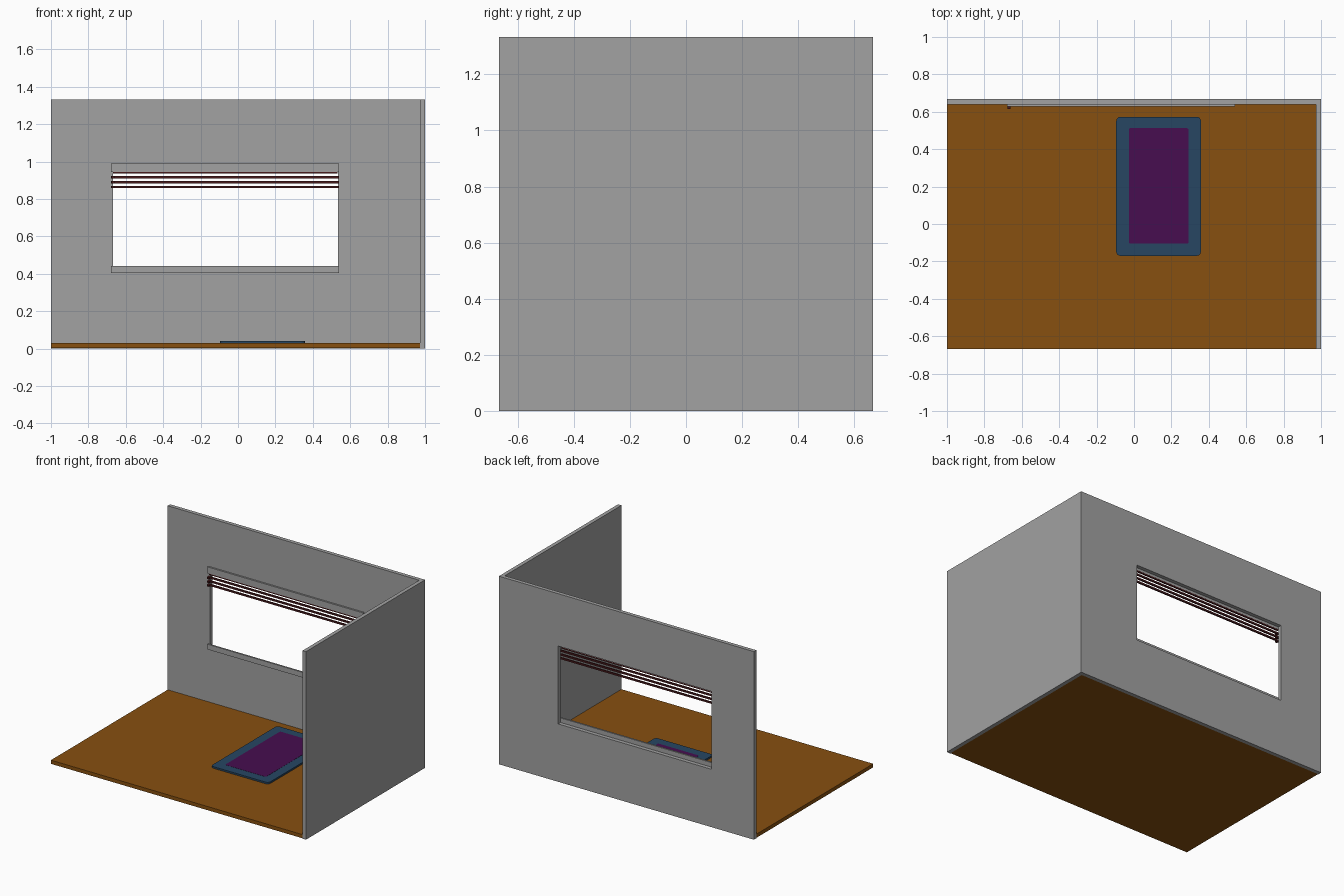
import bpy, bmesh, math

if "Cube" in bpy.data.objects:
    bpy.data.objects.remove(bpy.data.objects["Cube"])


def material(name, rgb):
    m = bpy.data.materials.new(name)
    m.diffuse_color = (*rgb, 1)
    m.use_nodes = True
    m.node_tree.nodes["Principled BSDF"].inputs["Base Color"].default_value = m.diffuse_color
    return m


GREY = material("wall grey", (0.36, 0.36, 0.36))
WOOD = material("floor wood brown", (0.245, 0.08, 0.005))
BLUE = material("rug blue", (0.02, 0.062, 0.123))
PURPLE = material("rug purple", (0.063, 0.0043, 0.079))
RED = material("blind dark red", (0.065, 0.010, 0.011))


def prism(name, outline, z0, z1, mat):
    """Extrude an anticlockwise outline from z0 to z1."""
    bm = bmesh.new()
    low = [bm.verts.new((x, y, z0)) for x, y in outline]
    high = [bm.verts.new((x, y, z1)) for x, y in outline]
    bm.faces.new(low[::-1])
    bm.faces.new(high)
    n = len(outline)
    for i in range(n):
        j = (i + 1) % n
        bm.faces.new((low[i], low[j], high[j], high[i]))
    me = bpy.data.meshes.new(name)
    bm.to_mesh(me)
    bm.free()
    me.materials.append(mat)
    ob = bpy.data.objects.new(name, me)
    bpy.context.collection.objects.link(ob)
    return ob


def box(name, x0, x1, y0, y1, z0, z1, mat):
    return prism(name, [(x0, y0), (x1, y0), (x1, y1), (x0, y1)], z0, z1, mat)


def rounded(x0, x1, y0, y1, r, steps=4):
    corners = [(x1 - r, y1 - r), (x0 + r, y1 - r), (x0 + r, y0 + r), (x1 - r, y0 + r)]
    return [(cx + r * math.cos(a), cy + r * math.sin(a))
            for q, (cx, cy) in enumerate(corners)
            for a in [math.pi / 2 * (q + k / steps) for k in range(steps + 1)]]


Y, H, T = 0.667, 1.333, 0.027   # half depth, height, wall thickness
WALL = Y - T                    # inner face of the back wall

# L-shaped walls with a window opening
walls = prism("walls", [(1, -Y), (1, Y), (-1, Y), (-1, WALL), (1 - T, WALL), (1 - T, -Y)],
              0, H, GREY)
cutter = box("window_cutter", -0.667, 0.535, 0.55, 0.75, 0.41, 0.962, GREY)
cutter.hide_render = True
mod = walls.modifiers.new("window", 'BOOLEAN')
mod.operation = 'DIFFERENCE'
mod.solver = 'EXACT'
mod.object = cutter
bpy.context.view_layer.objects.active = walls
bpy.ops.object.modifier_apply(modifier=mod.name)
bpy.data.objects.remove(cutter)

# Floor
box("floor", -1, 1 - T, -Y, WALL, 0.003, 0.029, WOOD)

# Window head and sill boards
box("window_head", -0.68, 0.54, 0.628, WALL, 0.945, 0.99, GREY)
box("window_sill", -0.68, 0.54, 0.628, WALL, 0.405, 0.442, GREY)

# Raised blind: slats, with the cord knobs at the left end
for i, z in enumerate((0.942, 0.917, 0.890, 0.864)):
    inside = i == 0
    box("blind_slat", -0.667 if inside else -0.678, 0.533 if inside else 0.54,
        0.630, 0.6395, z - 0.006, z + 0.006, RED)
    if not inside:
        box("blind_cord_knob", -0.675, -0.659, 0.616, 0.630, z - 0.006, z + 0.006, RED)

# Rug with a purple centre
prism("rug", rounded(-0.095, 0.358, -0.17, 0.573, 0.022), 0.029, 0.041, BLUE)
prism("rug_centre", rounded(-0.028, 0.292, -0.105, 0.512, 0.008), 0.040, 0.042, PURPLE)
